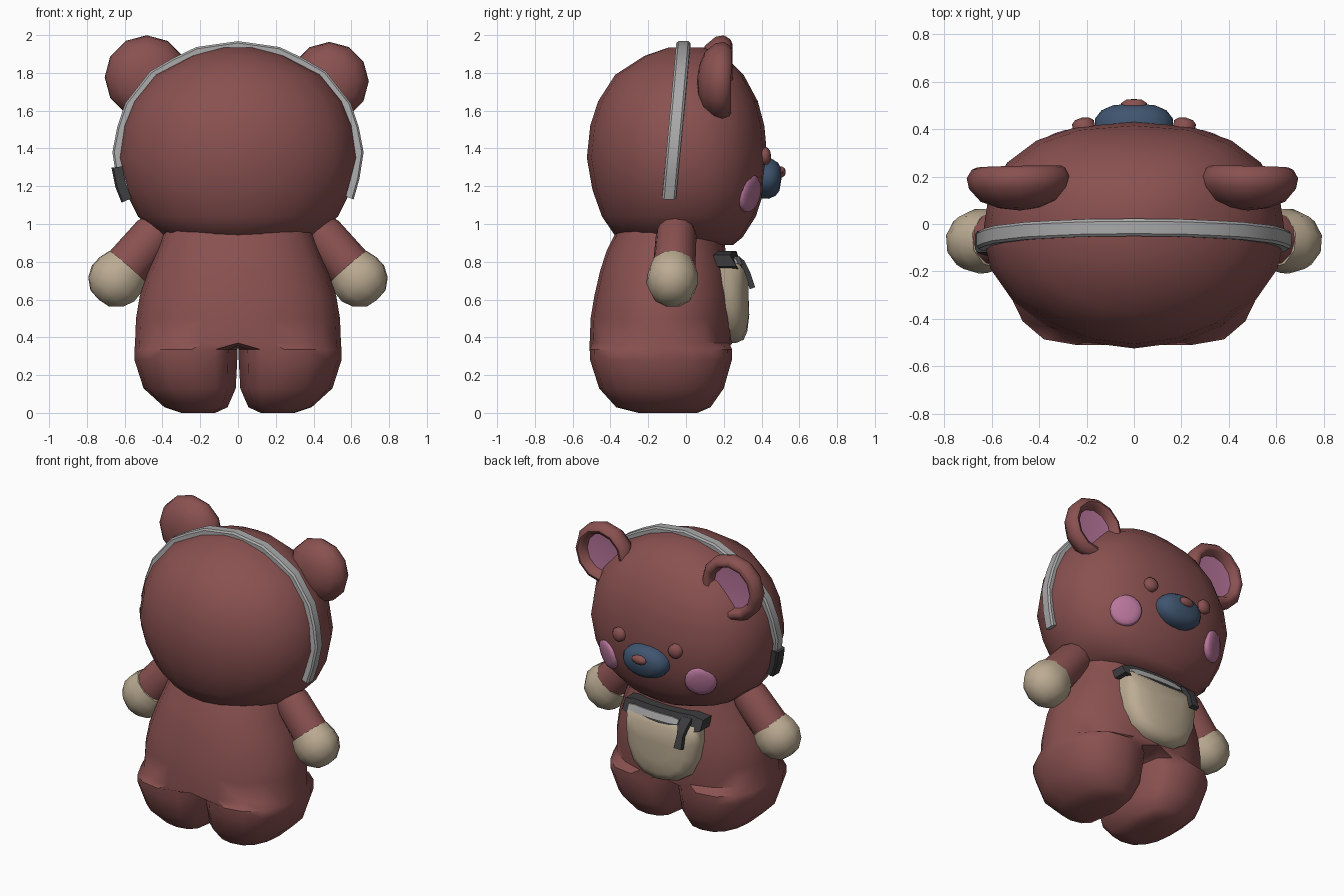
import bpy, bmesh, math
from mathutils import Vector

if "Cube" in bpy.data.objects:
    bpy.data.objects.remove(bpy.data.objects["Cube"])


def material(name, rgb):
    m = bpy.data.materials.new(name)
    m.diffuse_color = (*rgb, 1)
    m.use_nodes = True
    m.node_tree.nodes["Principled BSDF"].inputs["Base Color"].default_value = m.diffuse_color
    return m


FUR = material("red_brown", (0.25, 0.082, 0.08))
CREAM = material("cream", (0.50, 0.41, 0.29))
PINK = material("pink", (0.48, 0.18, 0.33))
BLUE = material("slate_blue", (0.05, 0.09, 0.16))
GREY = material("light_grey", (0.40, 0.40, 0.40))
DARK = material("charcoal", (0.045, 0.045, 0.048))


def finish(name, bm, mats, angle=50):
    bmesh.ops.remove_doubles(bm, verts=bm.verts, dist=0.0005)
    bmesh.ops.recalc_face_normals(bm, faces=bm.faces)
    me = bpy.data.meshes.new(name)
    bm.to_mesh(me)
    bm.free()
    for m in mats:
        me.materials.append(m)
    ob = bpy.data.objects.new(name, me)
    bpy.context.collection.objects.link(ob)
    bpy.ops.object.select_all(action='DESELECT')
    ob.select_set(True)
    bpy.context.view_layer.objects.active = ob
    bpy.ops.object.shade_smooth_by_angle(angle=math.radians(angle))
    return ob


def loft(name, rings, mats, switch=None, angle=50):
    """Skin closed rings of points; faces from ring `switch` on use the second material."""
    bm = bmesh.new()
    vs = [[bm.verts.new(p) for p in ring] for ring in rings]
    n = len(vs[0])
    for i in range(len(vs) - 1):
        for j in range(n):
            k = (j + 1) % n
            f = bm.faces.new((vs[i][j], vs[i][k], vs[i + 1][k], vs[i + 1][j]))
            f.material_index = int(switch is not None and i >= switch)
    bm.faces.new(vs[0][::-1])
    f = bm.faces.new(vs[-1])
    f.material_index = int(switch is not None)
    return finish(name, bm, mats, angle)


def on_oval(a, cx, z, rx, y0, y1, front=2.0, back=2.0):
    """Point at angle a on a horizontal superellipse with its own front and back fullness."""
    c, s = math.cos(a), math.sin(a)
    n = front if s > 0 else back
    return Vector((cx + rx * math.copysign(abs(c) ** (2 / n), c),
                   (y0 + y1) / 2 + (y1 - y0) / 2 * math.copysign(abs(s) ** (2 / n), s), z))


def lathe(name, origin, axis, profile, mats, switch=None, sx=1, seg=14, angle=50):
    """Turn (radius, height) points about an axis; sx widens it sideways."""
    q = Vector(axis).to_track_quat('Z', 'Y')
    rings = []
    for r, h in profile:
        rings.append([Vector(origin) + q @ Vector((sx * r * math.cos(2 * math.pi * i / seg),
                      r * math.sin(2 * math.pi * i / seg), h)) for i in range(seg)])
    return loft(name, rings, mats, switch, angle)


# Head: z, half width, back y, face y
head_rows = [(0.89, 0.2, -0.1, 0.25), (0.93, 0.40, -0.37, 0.30), (1.04, 0.53, -0.445, 0.37),
             (1.18, 0.60, -0.495, 0.415), (1.35, 0.638, -0.525, 0.43), (1.52, 0.61, -0.507, 0.415),
             (1.65, 0.555, -0.465, 0.38), (1.79, 0.44, -0.375, 0.305), (1.89, 0.25, -0.22, 0.205),
             (1.935, 0.09, -0.09, 0.09)]
loft("head", [[on_oval(2 * math.pi * i / 20, 0, *r, 2.4, 1.93) for i in range(20)]
              for r in head_rows], [FUR])

# Body: one half of torso and leg, mirrored
torso_rows = [(0.98, 0.39, -0.36, 0.19), (0.86, 0.43, -0.42, 0.21), (0.75, 0.475, -0.455, 0.235),
              (0.62, 0.52, -0.485, 0.25), (0.5, 0.54, -0.505, 0.255), (0.37, 0.545, -0.51, 0.245)]
leg_rows = [(0.335, 0.002, 0.548, -0.51, 0.245), (0.28, 0.004, 0.548, -0.508, 0.243),
            (0.13, 0.012, 0.50, -0.46, 0.2), (0.03, 0.055, 0.39, -0.37, 0.13),
            (0.0, 0.12, 0.30, -0.25, 0.06)]
bm = bmesh.new()
rows = [[bm.verts.new(on_oval(math.radians(-90 + 18 * i), 0, *r, 2.2, 2.2)) for i in range(11)]
        for r in torso_rows]
for row in rows:
    row[0].co.x = row[-1].co.x = 0
bm.faces.new(rows[0])
for a, b in zip(rows, rows[1:]):
    for i in range(10):
        bm.faces.new((a[i], a[i + 1], b[i + 1], b[i]))
prev = rows[-1] + [bm.verts.new((0, y, 0.355)) for y in (0.15, -0.13, -0.41)]
angles = [-115 + 23 * i for i in range(11)] + [138, 180, 222]
for z, x0, x1, y0, y1 in leg_rows:
    ring = []
    for a in angles:
        n = 3.0 if abs(a) > 90 else 2.15  # inner thigh is squarer
        ring.append(bm.verts.new(on_oval(math.radians(a), (x0 + x1) / 2, z, (x1 - x0) / 2, y0, y1, n, n)))
    for i in range(14):
        k = (i + 1) % 14
        bm.faces.new((prev[i], prev[k], ring[k], ring[i]))
    prev = ring
bm.faces.new(prev)
body = finish("body", bm, [FUR])
body.modifiers.new("Mirror", 'MIRROR')

for s, side in ((-1, "left"), (1, "right")):
    # Arms with cream mitts
    d = Vector((s * 0.653, -0.05, -0.757)).normalized()
    lathe(side + "_arm", (s * 0.42, -0.05, 0.97), d,
          [(0, -0.06), (0.09, -0.04), (0.116, 0.04), (0.122, 0.28)], [FUR], sx=0.93, seg=12)
    lathe(side + "_hand", (s * 0.42, -0.055, 0.965), d,
          [(0.10, 0.25), (0.132, 0.252), (0.15, 0.31), (0.152, 0.37), (0.125, 0.43),
           (0.07, 0.475), (0, 0.485)], [CREAM], sx=0.9, seg=10)

    # Ears with hollow pink inside, one slightly larger
    k, top = (1.0, 2.0) if s < 0 else (0.94, 1.965)
    ear = [(0, -0.095), (0.09, -0.083), (0.165, -0.055), (0.213, 0.0), (0.222, 0.045), (0.2, 0.08),
           (0.178, 0.09), (0.155, 0.08), (0.14, 0.035), (0, 0.025)]
    lathe(side + "_ear", (s * 0.483, 0.152, top - 0.222 * k), (s * 0.02, 1, -0.02),
          [(r * k, h) for r, h in ear], [FUR, PINK], switch=8, seg=12)

    # Small eye bumps
    lathe(side + "_eye", (s * 0.207, 0.385, 1.358), (s * 0.2, 1, 0.03),
          [(0.047, 0), (0.047, 0.045), (0.03, 0.06), (0, 0.065)], [FUR], seg=10)

    # Cheeks: shallow pink buttons
    lathe(side + "_cheek", (s * 0.352, 0.343, 1.16), (s * 0.55, 1, -0.2),
          [(0.1, -0.09), (0.1, 0.0), (0.09, 0.01), (0.06, 0.018), (0, 0.022)], [PINK], seg=18)

# Muzzle and nose
lathe("muzzle", (0, 0.40, 1.243), (0, 1, -0.08),
      [(0.108, 0), (0.108, 0.045), (0.09, 0.08), (0.06, 0.1), (0, 0.105)], [BLUE], sx=1.52, seg=18)
lathe("nose", (0, 0.48, 1.275), (0, 1, 0),
      [(0.03, 0), (0.03, 0.03), (0.018, 0.045), (0, 0.047)], [FUR], sx=1.8, seg=10)

# Head zip: flat strip swept over the head
half = [(0.612, 1.13), (0.643, 1.24), (0.665, 1.38), (0.64, 1.51), (0.597, 1.64), (0.465, 1.808),
        (0.35, 1.875), (0.22, 1.937)]
path = half + [(0, 1.968)] + [(-x, z) for x, z in half[::-1]]


def strip(name, pts, wide, out, inn, mat):
    rings = []
    for x, z in pts:
        y = -0.015 - 0.075 * (1.96 - z) / 0.83
        p = Vector((x, y, z))
        n = Vector((x, 0, z - 1.38)).normalized()
        w = Vector((0, wide, 0))
        rings.append([p + n * inn - w, p + n * (out - 0.01) - w, p + n * out - w * 0.7,
                      p + n * out + w * 0.7, p + n * (out - 0.01) + w, p + n * inn + w])
    loft(name, rings, [mat], angle=30)


strip("head_zip", path, 0.037, 0.0, -0.045, GREY)
strip("head_zip_pull", [(-0.60, 1.12), (-0.632, 1.20), (-0.652, 1.30)], 0.046, 0.018, -0.04, DARK)


# Belly pocket: rounded pouch bending around the tummy
def bend(x, y, z):
    return Vector((x, y - 0.4 * x * x, z))


def pocket_outline(k, y):
    right = [(0.265, 0.80), (0.275, 0.68), (0.26, 0.56), (0.21, 0.45), (0.12, 0.39)]
    pts = right + [(0, 0.37)] + [(-x, z) for x, z in right[::-1]]
    return [bend(x * k, y, 0.62 + (z - 0.62) * k) for x, z in pts]


loft("pocket", [pocket_outline(k, y) for k, y in
                ((1, 0.14), (1, 0.265), (0.93, 0.305), (0.75, 0.325), (0.4, 0.335))], [CREAM])


# Pocket zip: dark bar, grey teeth and a hanging pull
def bar(name, x0, x1, hz, y, depth, mat):
    rings = []
    for i in range(9):
        x = x0 + (x1 - x0) * i / 8
        e = 0.6 if i in (0, 8) else 1
        rings.append([bend(x, y + yy + t * 0.35 * -hz, 0.805 + t * hz * e)
                      for yy, t in ((-depth, -1), (0, -1), (0, 1), (-depth, 1))])
    loft(name, rings, [mat], angle=30)


bar("pocket_zip_tape", -0.293, 0.293, 0.052, 0.285, 0.10, DARK)
bar("pocket_zip_teeth", -0.14, 0.25, 0.022, 0.294, 0.03, GREY)
rings = []
for y, z, w in ((0.25, 0.835, 0.035), (0.295, 0.80, 0.035), (0.325, 0.74, 0.022), (0.352, 0.66, 0.028)):
    rings.append([Vector((-0.19 + a * w, y + b, z + b * 0.4))
                  for a, b in ((-1, -0.014), (1, -0.014), (1, 0.014), (-1, 0.014))])
loft("pocket_zip_pull", rings, [DARK], angle=30)
